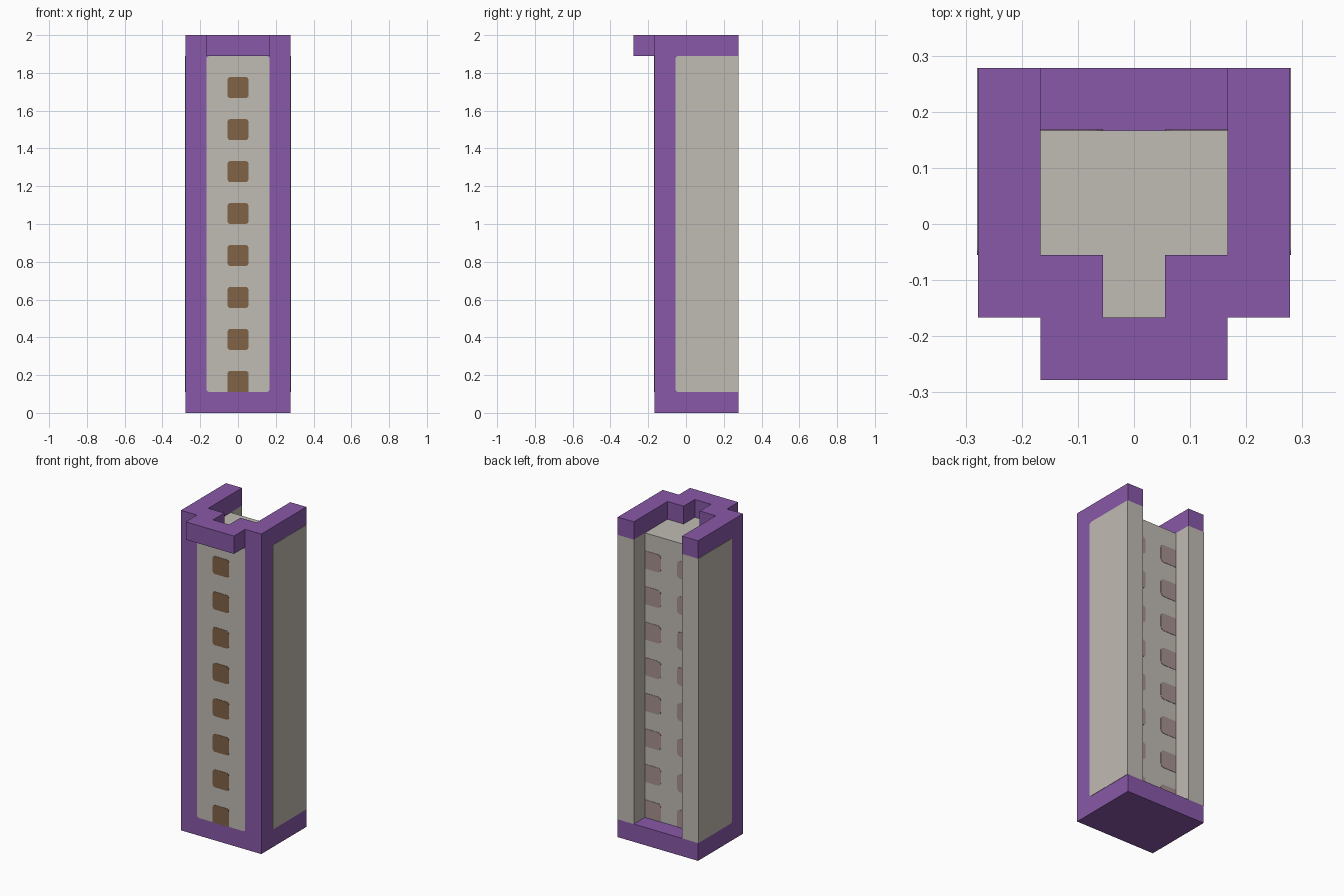
import bpy, bmesh, math
from mathutils import Vector

U = 1 / 9          # one grid unit; the tower is 18 units tall
SKIN = 0.002       # thickness of painted plates

old = bpy.data.objects.get("Cube")
if old:
    bpy.data.objects.remove(old, do_unlink=True)


def material(name, hex_rgb):
    srgb = [int(hex_rgb[i:i + 2], 16) / 255 for i in (0, 2, 4)]
    lin = [((c + 0.055) / 1.055) ** 2.4 for c in srgb]
    m = bpy.data.materials.new(name)
    m.use_nodes = True
    m.diffuse_color = (*lin, 1)
    m.node_tree.nodes["Principled BSDF"].inputs["Base Color"].default_value = (*lin, 1)
    return m


purple = material("purple", "8858a8")
stone = material("pale stone", "c0bbb3")
brown = material("brown", "816246")
mauve = material("mauve", "a59190")


def prism(name, points, sweep, mats, rule=None):
    """Sweep a flat outline along a vector; rule picks a material per face."""
    bm = bmesh.new()
    face = bm.faces.new([bm.verts.new(p) for p in points])
    out = bmesh.ops.extrude_face_region(bm, geom=[face], use_keep_orig=True)
    moved = [g for g in out["geom"] if isinstance(g, bmesh.types.BMVert)]
    bmesh.ops.translate(bm, verts=moved, vec=sweep)
    bmesh.ops.recalc_face_normals(bm, faces=bm.faces)
    if rule:
        for f in bm.faces:
            f.material_index = rule(f)
    mesh = bpy.data.meshes.new(name)
    bm.to_mesh(mesh)
    bm.free()
    for m in mats:
        mesh.materials.append(m)
    obj = bpy.data.objects.new(name, mesh)
    bpy.context.collection.objects.link(obj)
    return obj


def mirrored(half):
    return half + [(-x, y) for x, y in reversed(half)]


def storey(name, half, z0, z1, mats, rule=None):
    pts = [Vector((x, y, z0)) * U for x, y in mirrored(half)]
    return prism(name, pts, Vector((0, 0, z1 - z0)) * U, mats, rule)


def plate(name, place, normal, u0, u1, v0, v1, radius, rounded, mat, depth):
    """Thin rectangle; 'rounded' lists which corners (u sign, v sign) are round."""
    pts = []
    for i, (su, sv) in enumerate([(1, 1), (-1, 1), (-1, -1), (1, -1)]):
        u, v = (u1 if su > 0 else u0), (v1 if sv > 0 else v0)
        if (su, sv) in rounded:
            for k in range(4):
                a = math.radians(90 * i + 30 * k)
                pts.append((u + radius * (math.cos(a) - su), v + radius * (math.sin(a) - sv)))
        else:
            pts.append((u, v))
    return prism(name, [place(u, v) * U for u, v in pts], Vector(normal) * depth, [mat])


# Base slab, shaft with a rear channel, and crown rim
storey("base", [(2.5, 2.5), (2.5, -1.5)], 0, 1, [purple])
storey("shaft", [(1.5, 1.5), (1.5, 2.5), (2.5, 2.5), (2.5, -1.5)], 1, 17, [stone, purple],
       lambda f: int(f.normal.y < -0.5 or abs(f.calc_center_median().x) > 2.4 * U))
storey("crown_rim", [(0.5, -1.5), (0.5, -0.5), (1.5, -0.5), (1.5, 2.5), (2.5, 2.5),
                     (2.5, -1.5), (1.5, -1.5), (1.5, -2.5)], 17, 18, [purple])

# Stone panels set in the purple frame
ALL = {(1, 1), (-1, 1), (-1, -1), (1, -1)}
plate("front_panel", lambda u, v: Vector((u, -1.5, v)), (0, -1, 0),
      -1.5, 1.5, 1, 17, 0.13, ALL, stone, SKIN)
for side, s in (("left", 1), ("right", -1)):
    plate(side + "_panel", lambda u, v: Vector((s * 2.5, u, v)), (s, 0, 0),
          -0.5, 2.5, 1, 17, 0.13, {(-1, 1), (-1, -1)}, stone, SKIN)

# Windows: one column in front, two in the rear channel
for k in range(8):
    z = 1 + 2 * k
    corners = ALL if k else {(1, 1), (-1, 1)}
    plate(f"front_window_{k + 1}", lambda u, v: Vector((u, -1.5, v)), (0, -1, 0),
          -0.5, 0.5, z, z + 1, 0.13, corners, brown, 2 * SKIN)
    for side, s in (("left", 1), ("right", -1)):
        plate(f"{side}_rear_window_{k + 1}", lambda u, v: Vector((s * u, 1.5, v)), (0, 1, 0),
              0.5, 1.5, z, z + 1, 0.2, {c for c in corners if c[0] < 0}, mauve, SKIN)
